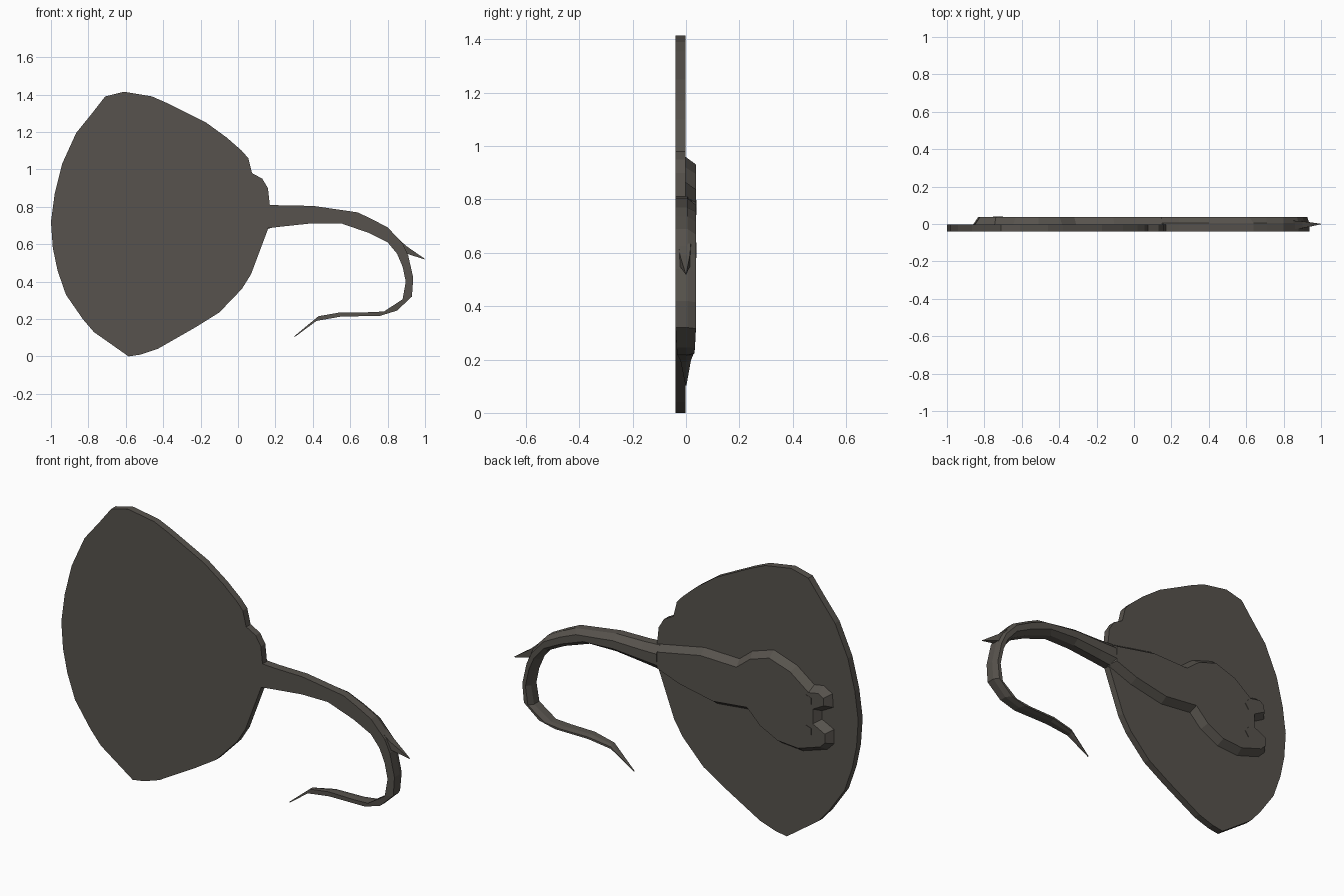
import bpy, bmesh, math
from mathutils import Vector

if "Cube" in bpy.data.objects:
    bpy.data.objects.remove(bpy.data.objects["Cube"])

skin = bpy.data.materials.new("dark_grey_brown")
skin.diffuse_color = (0.095, 0.086, 0.074, 1)
skin.use_nodes = True
skin.node_tree.nodes["Principled BSDF"].inputs["Base Color"].default_value = skin.diffuse_color
FRONT, DISC_BACK, BACK = -0.039, -0.002, 0.037


def inset(pts, d):
    """Move each outline point inward along its corner bisector."""
    area = sum(a[0] * b[1] - b[0] * a[1] for a, b in zip(pts, pts[1:] + pts[:1]))
    sign = 1 if area > 0 else -1
    out = []
    for i, p in enumerate(pts):
        p = Vector(p)
        e1 = (p - Vector(pts[i - 1])).normalized()
        e2 = (Vector(pts[(i + 1) % len(pts)]) - p).normalized()
        n1, n2 = Vector((-e1.y, e1.x)) * sign, Vector((-e2.y, e2.x)) * sign
        n = (n1 + n2).normalized()
        out.append(tuple(p + n * d / max(n.dot(n1), 0.8)))
    return out


def loft(name, rings):
    """Skin closed rings of 3D points, capped at both ends."""
    bm = bmesh.new()
    loops = [[bm.verts.new(p) for p in r] for r in rings]
    for a, b in zip(loops, loops[1:]):
        for i in range(len(a)):
            j = (i + 1) % len(a)
            bm.faces.new((a[i], a[j], b[j], b[i]))
    bm.faces.new(loops[0])
    bm.faces.new(loops[-1])
    bmesh.ops.recalc_face_normals(bm, faces=bm.faces)
    me = bpy.data.meshes.new(name)
    bm.to_mesh(me)
    bm.free()
    me.materials.append(skin)
    ob = bpy.data.objects.new(name, me)
    bpy.context.collection.objects.link(ob)
    return ob


def ring(pts, y):
    return [(x, y, z) for x, z in pts]


# Flat wing disc
disc = [(-.71, 1.39), (-.61, 1.415), (-.46, 1.39), (-.38, 1.355), (-.17, 1.25),
        (-.06, 1.17), (.02, 1.10), (.055, 1.06), (.075, .98), (.13, .95),
        (.16, .90), (.17, .81), (.16, .68), (.07, .44), (.02, .36), (-.10, .235),
        (-.22, .16), (-.36, .08), (-.43, .04), (-.52, .01), (-.585, 0),
        (-.77, .13), (-.83, .20), (-.92, .33), (-.965, .46), (-.99, .58),
        (-1, .72), (-.98, .87), (-.94, 1.03), (-.865, 1.195), (-.78, 1.30)]
loft("wing_disc", [ring(disc, FRONT), ring(disc, DISC_BACK)])

# Raised body and head with two brow bumps, sloping sides
body = [(.17, .81), (-.107, .865), (-.31, .86), (-.385, .92), (-.51, .96),
        (-.645, .915), (-.745, .84), (-.80, .85), (-.85, .82), (-.855, .75),
        (-.79, .715), (-.79, .67), (-.86, .635), (-.86, .56), (-.82, .52),
        (-.68, .475), (-.55, .485), (-.44, .54), (-.37, .61), (-.18, .59),
        (.02, .63), (.17, .685)]
loft("raised_body", [ring(body, DISC_BACK - .01), ring(body, DISC_BACK),
                     ring(inset(body, .027), BACK)])

# Eyes: thin five-sided plates
for side, z in (("upper", .77), ("lower", .61)):
    eye = [(-.73 + .03 * math.cos(a), z + .03 * math.sin(a))
           for a in (math.tau * k / 5 for k in range(5))]
    loft(side + "_eye", [ring(eye, BACK - .004), ring(eye, BACK + .002)])

# Curled tail: outer edge, inner edge and thickness at each station
tail = [((.15, .812), (.14, .683), 1), ((.24, .807), (.24, .695), 1),
        ((.40, .805), (.40, .712), 1), ((.64, .77), (.55, .712), 1),
        ((.71, .737), (.70, .66), 1), ((.80, .69), (.80, .61), 1),
        ((.88, .605), (.85, .55), 1), ((.91, .54), (.88, .48), 1),
        ((.937, .42), (.897, .40), 1), ((.93, .32), (.88, .305), 1),
        ((.85, .245), (.78, .24), .9), ((.76, .217), (.69, .236), .85),
        ((.55, .213), (.55, .236), .75), ((.42, .19), (.43, .215), .5),
        ((.302, .103), (.30, .107), .05)]
rings = []
for o, i, k in tail:
    o, i = Vector(o), Vector(i)
    mid, half = (o + i) / 2, (o - i) / 2
    section = [(1, FRONT), (-1, FRONT), (-1, .005), (-.45, BACK), (.45, BACK), (1, .005)]
    rings.append([((mid + half * u).x, v * k, (mid + half * u).y) for u, v in section])
loft("curled_tail", rings)

# Sting: tapered spike on the bend of the tail
rings = []
for a, b, k in (((.85, .635), (.86, .55), 1), ((.90, .59), (.905, .548), .8),
                ((1, .521), (.998, .519), .05)):
    rings.append([(a[0], -.028 * k, a[1]), (b[0], -.028 * k, b[1]),
                  (b[0], .018 * k, b[1]), (a[0], .018 * k, a[1])])
loft("tail_sting", rings)
